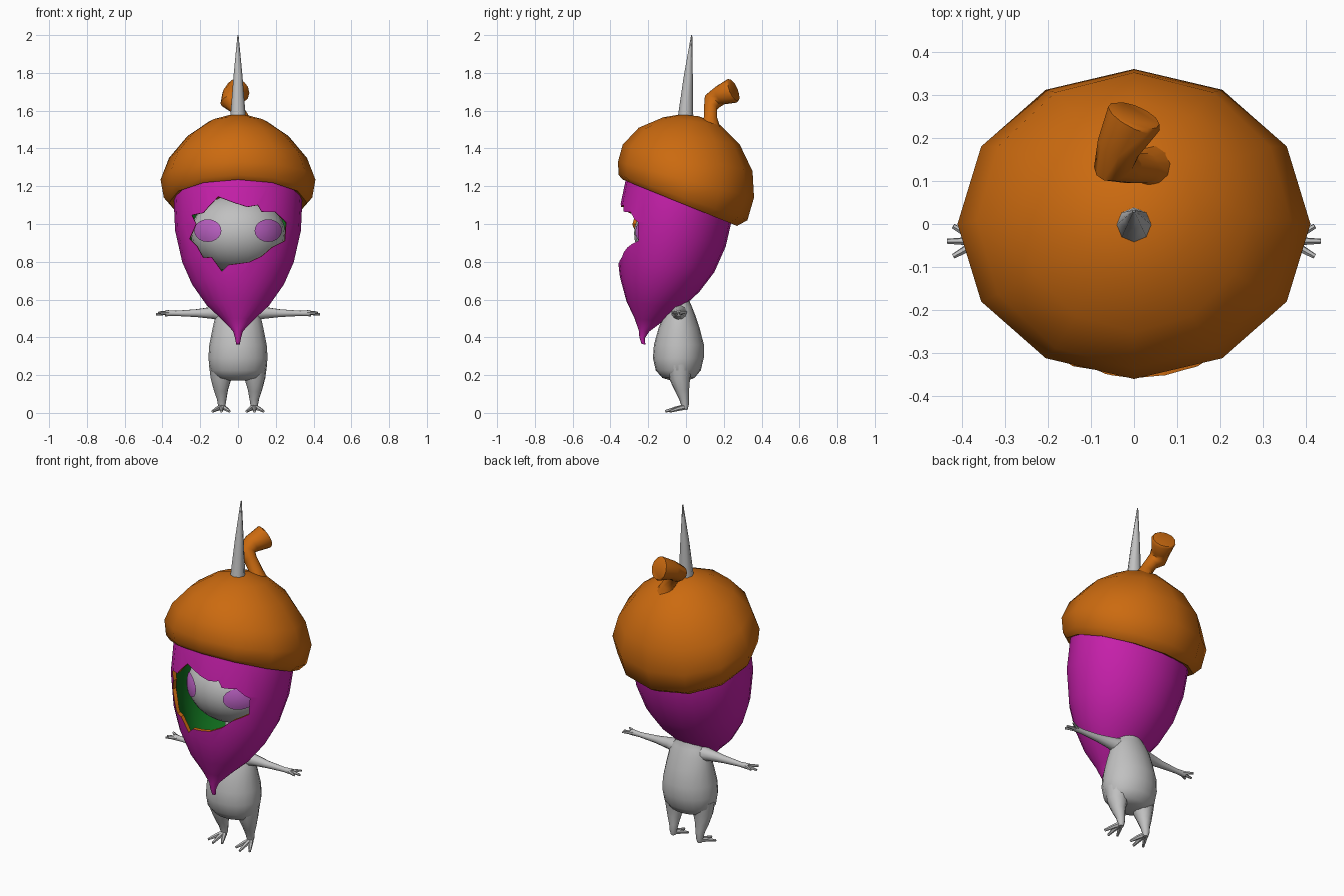
import bpy, bmesh, math
from mathutils import Vector

if "Cube" in bpy.data.objects:
    bpy.data.objects.remove(bpy.data.objects["Cube"])


def paint(name, rgb):
    m = bpy.data.materials.new(name)
    m.diffuse_color = (*rgb, 1)
    m.use_nodes = True
    m.node_tree.nodes["Principled BSDF"].inputs["Base Color"].default_value = m.diffuse_color
    return m


ORANGE = paint("orange", (0.60, 0.145, 0.005))
MAGENTA = paint("magenta", (0.56, 0.014, 0.40))
GREEN = paint("dark green", (0.005, 0.15, 0.012))
GRAY = paint("gray", (0.53, 0.53, 0.53))
PINK = paint("cheek pink", (0.50, 0.12, 0.55))


def finish(name, bm, mats, angle=50):
    bmesh.ops.recalc_face_normals(bm, faces=bm.faces)
    me = bpy.data.meshes.new(name)
    bm.to_mesh(me)
    bm.free()
    ob = bpy.data.objects.new(name, me)
    bpy.context.collection.objects.link(ob)
    for m in mats:
        me.materials.append(m)
    smooth(ob, angle)
    return ob


def smooth(ob, angle):
    bpy.ops.object.select_all(action='DESELECT')
    ob.select_set(True)
    bpy.context.view_layer.objects.active = ob
    bpy.ops.object.shade_smooth_by_angle(angle=math.radians(angle))


def skin(bm, loops, mat_rule=lambda i: 0):
    """Bridge successive vertex loops and cap both ends."""
    rows = [[bm.verts.new(p) for p in loop] for loop in loops]
    n = len(rows[0])
    for i in range(len(rows) - 1):
        for k in range(n):
            j = (k + 1) % n
            f = bm.faces.new((rows[i][k], rows[i][j], rows[i + 1][j], rows[i + 1][k]))
            f.material_index = mat_rule(i)
    bm.faces.new(rows[0]).material_index = mat_rule(0)
    bm.faces.new(rows[-1]).material_index = mat_rule(len(rows) - 2)


def tilted_ring(yf, zf, yb, zb, hw, seg):
    """Ellipse through a front point and a back point, half width hw in x."""
    f, b = Vector((0, yf, zf)), Vector((0, yb, zb))
    c, r = (f + b) / 2, (f - b) / 2
    return [c + r * math.cos(t) + Vector((hw * math.sin(t), 0, 0))
            for t in (2 * math.pi * k / seg for k in range(seg))]


def loft(name, rings, seg, mats, rule=lambda i: 0):
    bm = bmesh.new()
    skin(bm, [tilted_ring(*r, seg) for r in rings], rule)
    return finish(name, bm, mats)


def add_tube(bm, pts, radii, seg=10):
    pts = [Vector(p) for p in pts]
    loops, prev, side = [], None, None
    for i, p in enumerate(pts):
        t = (pts[min(i + 1, len(pts) - 1)] - pts[max(i - 1, 0)]).normalized()
        if prev is None:
            side = t.orthogonal().normalized()
        else:
            side = prev.rotation_difference(t) @ side
        up = t.cross(side)
        loops.append([p + radii[i] * (side * math.cos(a) + up * math.sin(a))
                      for a in (2 * math.pi * k / seg for k in range(seg))])
        prev = t
    skin(bm, loops)


# Acorn shell: outer wall from the tip up, then inner wall back down
outer = [(-.235, .365, -.215, .362, .010), (-.247, .40, -.218, .395, .016),
         (-.25, .435, -.195, .43, .026), (-.272, .50, -.125, .483, .082),
         (-.315, .59, -.03, .548, .165), (-.35, .72, .07, .64, .243),
         (-.365, .85, .15, .745, .295), (-.358, 1.05, .21, .88, .333),
         (-.32, 1.23, .24, 1.01, .340), (-.28, 1.34, .24, 1.12, .325)]
T = .022
inner = [(yf + T, zf, yb - T, zb, hw - T) for yf, zf, yb, zb, hw in reversed(outer[3:])]
n_out = len(outer) - 1
shell = loft("acorn_shell", outer + inner, 24, [MAGENTA, GREEN, ORANGE],
             lambda i: 0 if i < n_out else 1)

# Jagged face opening cut through the front wall
outline = [(-.265, .92), (-.22, .88), (-.185, .82), (-.14, .825), (-.085, .75), (-.05, .785),
           (.06, .80), (.125, .83), (.18, .875), (.255, .91), (.262, 1.01), (.20, 1.065),
           (.125, 1.065), (.105, 1.10), (.05, 1.09), (-.015, 1.11), (-.105, 1.145),
           (-.15, 1.10), (-.185, 1.06), (-.25, 1.05), (-.225, 1.0)]
bm = bmesh.new()
skin(bm, [[(x * s, y, .95 + (z - .95) * s) for x, z in outline]
          for y, s in ((-.6, 1.1), (-.06, .9))], lambda i: 2)
cutter = finish("opening_cutter", bm, [MAGENTA, GREEN, ORANGE])
cutter.hide_render = True
mod = shell.modifiers.new("opening", 'BOOLEAN')
mod.operation, mod.solver, mod.object = 'DIFFERENCE', 'EXACT', cutter
bpy.context.view_layer.objects.active = shell
bpy.ops.object.modifier_apply(modifier=mod.name)
bpy.data.objects.remove(cutter)
smooth(shell, 50)

# Acorn cap
loft("acorn_cap", [(-.30, 1.24, .22, 1.02, .325), (-.335, 1.235, .27, .99, .365),
                   (-.357, 1.26, .325, 1.02, .393), (-.36, 1.33, .36, 1.14, .41),
                   (-.335, 1.42, .352, 1.28, .365), (-.25, 1.51, .285, 1.42, .268),
                   (-.12, 1.565, .18, 1.525, .15), (-.03, 1.58, .07, 1.57, .05)],
     12, [ORANGE])

# Bent stalk on the cap
bm = bmesh.new()
add_tube(bm, [(.035, .125, 1.51), (.025, .13, 1.56), (-.01, .13, 1.615), (-.045, .14, 1.65),
              (-.035, .18, 1.68), (.0, .245, 1.705), (.003, .252, 1.708)],
         [.06, .036, .036, .05, .052, .067, .060], 12)
finish("cap_stalk", bm, [ORANGE])

# Horn
bm = bmesh.new()
add_tube(bm, [(0, -.004, 1.54), (0, .012, 1.78), (0, .03, 2.0)], [.043, .024, .003], 8)
finish("horn", bm, [GRAY])

# Head inside the shell
HC, HR = Vector((0, -.05, .95)), Vector((.25, .225, .205))
bm = bmesh.new()
bmesh.ops.create_uvsphere(bm, u_segments=24, v_segments=16, radius=1)
bmesh.ops.scale(bm, vec=HR, verts=bm.verts)
bmesh.ops.translate(bm, vec=HC, verts=bm.verts)
finish("head", bm, [GRAY])

# Cheek patches laid on the head
for s, side in ((-1, "left"), (1, "right")):
    bm = bmesh.new()
    loops = []
    for r in (1, .75, .5, .25, .05):
        loop = []
        for k in range(20):
            a = 2 * math.pi * k / 20
            x, z = s * .16 + r * .072 * math.cos(a), .965 + r * .06 * math.sin(a)
            d = 1 - (x / HR.x) ** 2 - ((z - HC.z) / HR.z) ** 2
            loop.append((x, HC.y - HR.y * math.sqrt(max(d, .02)) - .008, z))
        loops.append(loop)
    skin(bm, loops)
    bm.faces.ensure_lookup_table()
    bm.faces.remove(bm.faces[-2])  # leave the back open
    finish("cheek_" + side, bm, [PINK])

# Pear-shaped torso with a neck up into the shell
torso = [(.172, -.08, .01, .06), (.185, -.125, .045, .115), (.225, -.16, .078, .148),
         (.29, -.175, .094, .157), (.36, -.17, .095, .152), (.45, -.145, .072, .134),
         (.52, -.115, .048, .118), (.56, -.095, .032, .095), (.60, -.08, .015, .06),
         (.80, -.07, .01, .05)]
loft("torso", [(yf, z, yb, z, hw) for z, yf, yb, hw in torso], 20, [GRAY])

# Arms with three fingers, legs with three toes
for s, side in ((-1, "left"), (1, "right")):
    bm = bmesh.new()
    add_tube(bm, [(s * .06, -.035, .525), (s * .13, -.038, .53), (s * .22, -.04, .528),
                  (s * .33, -.04, .527), (s * .385, -.04, .528)],
             [.05, .033, .021, .014, .017])
    for dy, x, z in ((.035, .42, .532), (0, .434, .522), (-.035, .42, .53)):
        add_tube(bm, [(s * .37, -.04 + dy * .2, .528), (s * x, -.04 + dy, z)], [.011, .006], 6)
    finish("arm_" + side, bm, [GRAY])

    bm = bmesh.new()
    add_tube(bm, [(s * .085, -.035, .25), (s * .09, -.032, .18), (s * .09, -.02, .12),
                  (s * .086, -.01, .075), (s * .086, -.005, .04), (s * .086, -.006, .016)],
             [.07, .055, .038, .026, .020, .014])
    for x, y in ((.135, -.085), (.088, -.11), (.045, -.085)):
        add_tube(bm, [(s * .086, -.002, .032), (s * (.086 + x) / 2, y * .5, .022),
                      (s * x, y, .008)], [.015, .012, .007], 6)
    finish("leg_" + side, bm, [GRAY])
